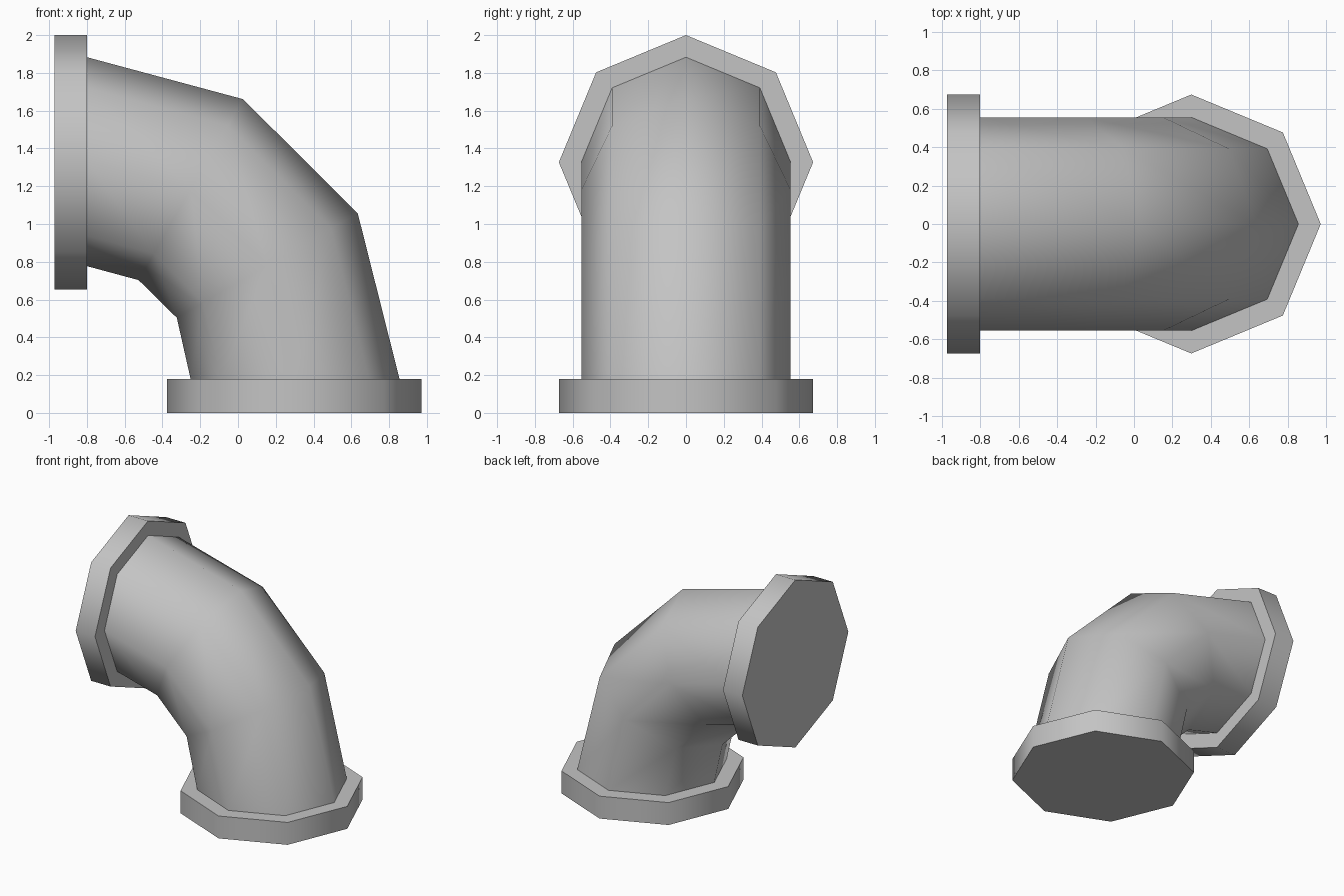
import bpy, bmesh, math
from mathutils import Vector

if "Cube" in bpy.data.objects:
    bpy.data.objects.remove(bpy.data.objects["Cube"], do_unlink=True)

SIDES = 8

grey = bpy.data.materials.new("pipe grey")
grey.use_nodes = True
grey.diffuse_color = (0.55, 0.55, 0.55, 1)
grey.node_tree.nodes["Principled BSDF"].inputs["Base Color"].default_value = (0.55, 0.55, 0.55, 1)


def tube(name, rings):
    """Loft a capped octagonal tube through (x, z, radius, tilt in degrees) rings."""
    bm = bmesh.new()
    loops = []
    for x, z, radius, tilt in rings:
        a = math.radians(tilt)
        outward = Vector((math.cos(a), 0, math.sin(a)))
        side = Vector((0, 1, 0))
        loop = []
        for i in range(SIDES):
            t = math.tau * i / SIDES
            offset = outward * math.cos(t) + side * math.sin(t)
            loop.append(bm.verts.new(Vector((x, 0, z)) + offset * radius))
        loops.append(loop)
    for low, high in zip(loops, loops[1:]):
        for i in range(SIDES):
            j = (i + 1) % SIDES
            bm.faces.new((low[i], low[j], high[j], high[i]))
    bm.faces.new(loops[0])
    bm.faces.new(loops[-1])
    bmesh.ops.recalc_face_normals(bm, faces=bm.faces)
    mesh = bpy.data.meshes.new(name)
    bm.to_mesh(mesh)
    bm.free()
    mesh.materials.append(grey)
    obj = bpy.data.objects.new(name, mesh)
    bpy.context.collection.objects.link(obj)
    bpy.ops.object.select_all(action='DESELECT')
    obj.select_set(True)
    bpy.context.view_layer.objects.active = obj
    bpy.ops.object.shade_smooth_by_angle(angle=math.radians(60))
    return obj


# Bent pipe between the two flanges
tube("elbow_pipe", [
    (0.302, 0.18, 0.553, 0),
    (0.155, 0.78, 0.553, 30),
    (-0.25, 1.182, 0.553, 60),
    (-0.80, 1.33, 0.553, 90),
])

# End flanges
tube("bottom_flange", [(0.298, 0, 0.673, 0), (0.298, 0.18, 0.673, 0)])
tube("side_flange", [(-0.80, 1.327, 0.673, 90), (-0.972, 1.327, 0.673, 90)])
